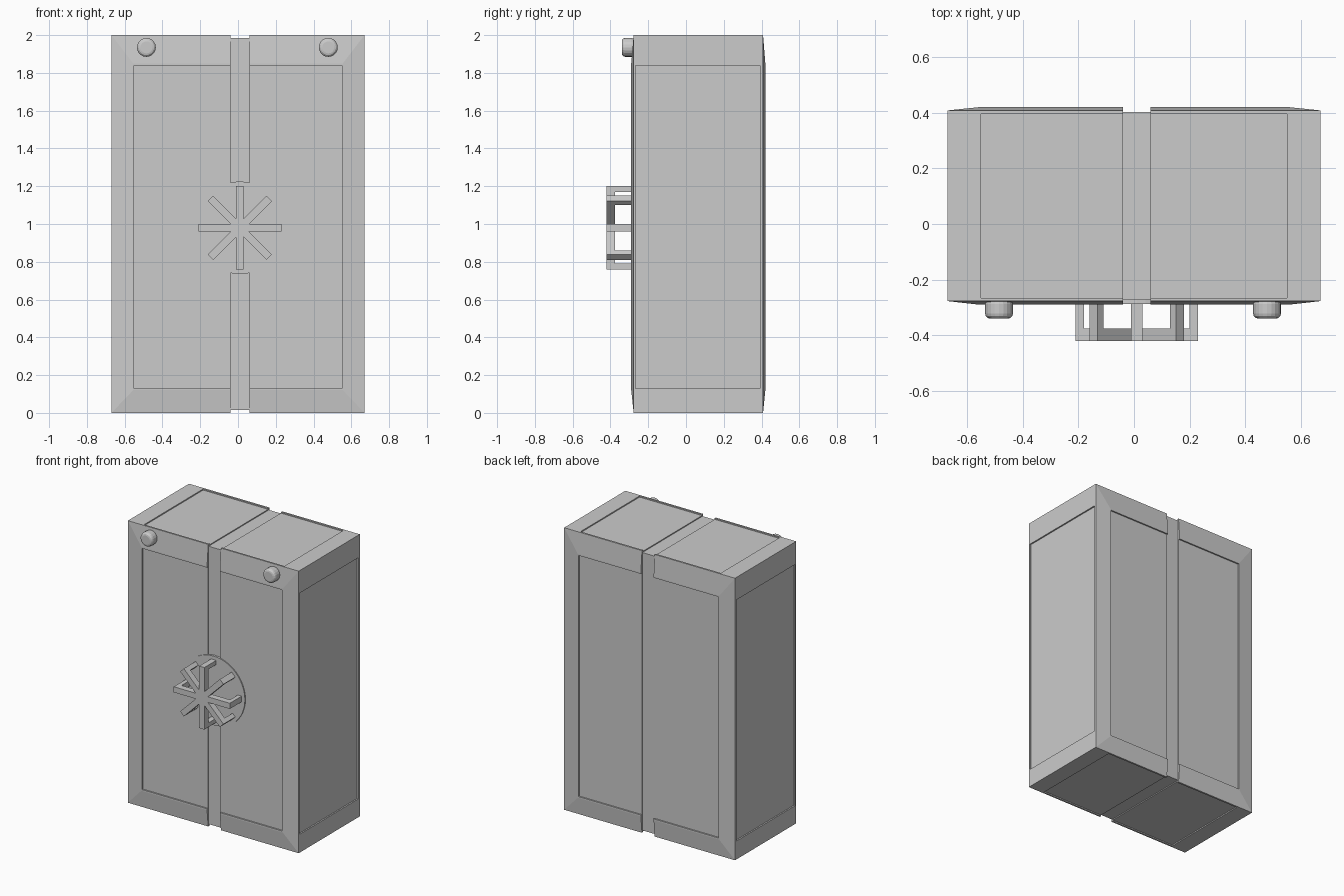
import bpy, bmesh, math
from mathutils import Matrix, Vector

if "Cube" in bpy.data.objects:
    bpy.data.objects.remove(bpy.data.objects["Cube"])


def finish(name, bm):
    bmesh.ops.recalc_face_normals(bm, faces=bm.faces)
    me = bpy.data.meshes.new(name)
    bm.to_mesh(me)
    bm.free()
    ob = bpy.data.objects.new(name, me)
    bpy.context.collection.objects.link(ob)
    return ob


def box(name, x0, x1, y0, y1, z0, z1):
    bm = bmesh.new()
    size = Matrix.Diagonal((x1 - x0, y1 - y0, z1 - z0, 1))
    mid = Matrix.Translation(((x0 + x1) / 2, (y0 + y1) / 2, (z0 + z1) / 2))
    bmesh.ops.create_cube(bm, size=1, matrix=mid @ size)
    return finish(name, bm)


def cut(target, *dims):
    cutter = box("cutter", *dims)
    mod = target.modifiers.new("cut", 'BOOLEAN')
    mod.operation, mod.solver, mod.object = 'DIFFERENCE', 'EXACT', cutter
    bpy.context.view_layer.objects.active = target
    bpy.ops.object.modifier_apply(modifier=mod.name)
    bpy.data.objects.remove(cutter)


# Cabinet body: a box whose front and back swell slightly inside the frame
bm = bmesh.new()
for s in (-1, 1):
    for y in (-0.277, 0.408):
        for z in (0, 2):
            bm.verts.new((s * 0.67, y, z))
    for y in (-0.29, 0.42):
        for z in (0.12, 1.85):
            bm.verts.new((s * 0.555, y, z))
bmesh.ops.convex_hull(bm, input=bm.verts[:])
body = finish("cabinet_body", bm)

# Recessed panels on front, back, top, bottom and sides
cut(body, -0.55, 0.55, -0.5, -0.28, 0.13, 1.84)
cut(body, -0.55, 0.55, 0.41, 0.6, 0.13, 1.84)
cut(body, -0.55, 0.55, -0.265, 0.395, 1.992, 2.2)
cut(body, -0.55, 0.55, -0.265, 0.395, -0.2, 0.008)
for s in (-1, 1):
    x0, x1 = sorted((s * 0.66, s * 0.9))
    cut(body, x0, x1, -0.267, 0.393, 0.13, 1.84)

# Central groove running all the way round
cut(body, -0.04, 0.06, -0.5, -0.272, -0.2, 2.2)
cut(body, -0.04, 0.06, 0.403, 0.6, -0.2, 2.2)
cut(body, -0.04, 0.06, -0.6, 0.6, 1.985, 2.3)
cut(body, -0.04, 0.06, -0.6, 0.6, -0.3, 0.015)


def disc(name, x, z, radius, y0, y1, sides):
    bm = bmesh.new()
    m = Matrix.Translation((x, (y0 + y1) / 2, z)) @ Matrix.Rotation(math.pi / 2, 4, 'X')
    bmesh.ops.create_cone(bm, cap_ends=True, segments=sides, radius1=radius,
                          radius2=radius, depth=y1 - y0, matrix=m)
    return finish(name, bm)


# Lock plate behind the handle
disc("lock_plate", 0.01, 0.98, 0.245, -0.287, -0.262, 48)

# Handle: four crossed bars with legs bent back to the plate
profile = [(-0.22, -0.28), (-0.22, -0.42), (0.22, -0.42), (0.22, -0.28),
           (0.19, -0.28), (0.19, -0.375), (-0.19, -0.375), (-0.19, -0.28)]
bm = bmesh.new()
for i in range(4):
    m = Matrix.Translation((0.01, 0, 0.98)) @ Matrix.Rotation(i * math.pi / 4, 4, 'Y')
    face = bm.faces.new([bm.verts.new(m @ Vector((u, y, -0.02))) for u, y in profile])
    new = bmesh.ops.extrude_face_region(bm, geom=[face])["geom"]
    shift = m.to_3x3() @ Vector((0, 0, 0.04))
    bmesh.ops.translate(bm, vec=shift, verts=[v for v in new if isinstance(v, bmesh.types.BMVert)])
finish("spoked_handle", bm)

# Rounded knobs at the top corners
for side, x in (("left", -0.485), ("right", 0.478)):
    knob = disc(side + "_knob", x, 1.935, 0.05, -0.34, -0.27, 20)
    bev = knob.modifiers.new("round", 'BEVEL')
    bev.width, bev.segments = 0.018, 3
    bev.limit_method, bev.angle_limit = 'ANGLE', math.radians(50)
